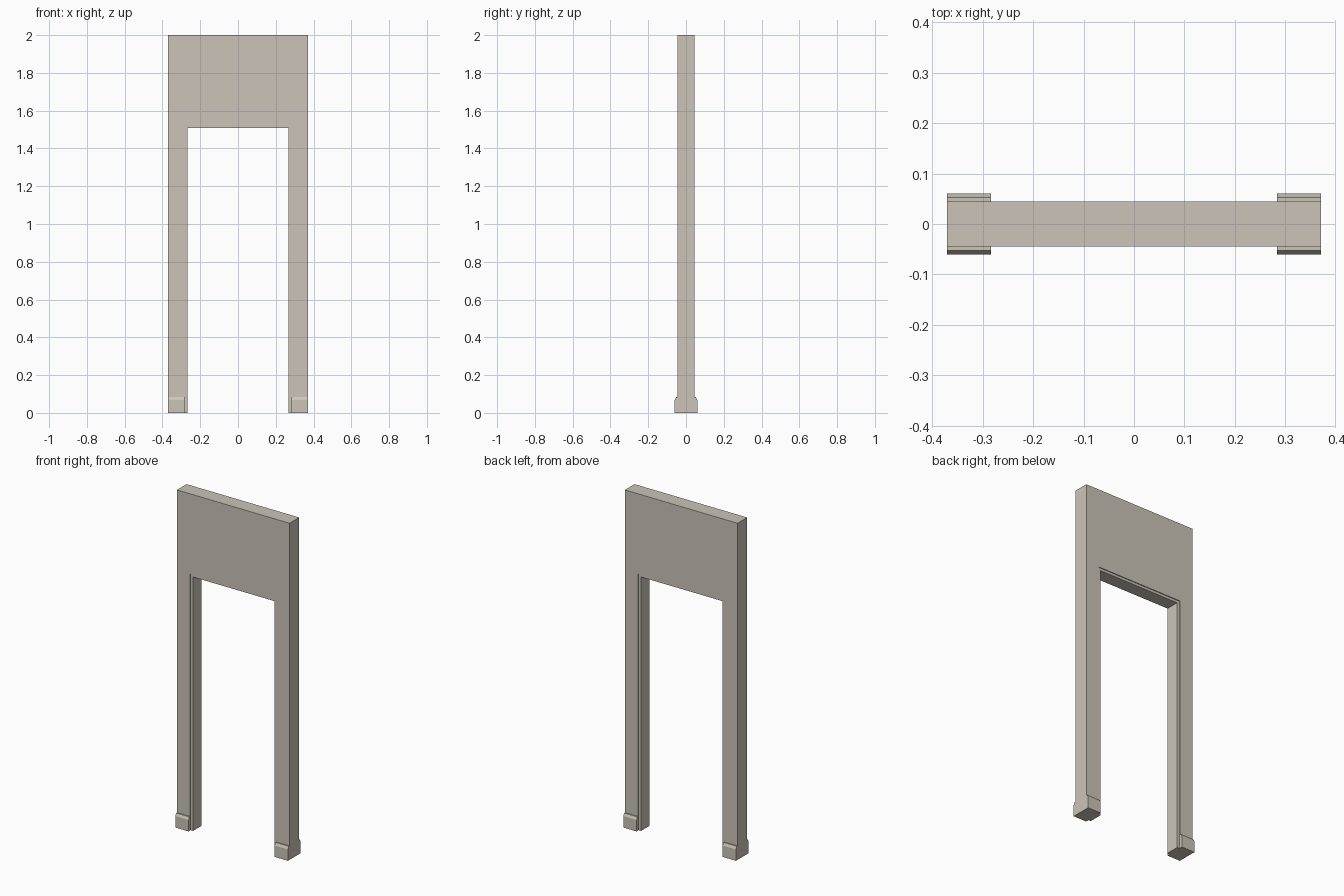
import bpy, bmesh

if "Cube" in bpy.data.objects:
    bpy.data.objects.remove(bpy.data.objects["Cube"])

HALF_W, HEIGHT = 0.37, 2.0       # wall section
HOLE_W, HOLE_H = 0.283, 1.523    # rough opening in the wall
CLEAR_W, CLEAR_H = 0.267, 1.508  # clear opening inside the lining

plaster = bpy.data.materials.new("warm_beige")
plaster.diffuse_color = (0.597, 0.552, 0.479, 1)
plaster.use_nodes = True
plaster.node_tree.nodes["Principled BSDF"].inputs["Base Color"].default_value = plaster.diffuse_color


def extrude_profile(name, points, offset):
    """Make a solid by extruding a closed 3D outline along offset."""
    bm = bmesh.new()
    face = bm.faces.new([bm.verts.new(p) for p in points])
    ret = bmesh.ops.extrude_face_region(bm, geom=[face])
    moved = [g for g in ret["geom"] if isinstance(g, bmesh.types.BMVert)]
    bmesh.ops.translate(bm, verts=moved, vec=offset)
    bmesh.ops.recalc_face_normals(bm, faces=bm.faces)
    mesh = bpy.data.meshes.new(name)
    bm.to_mesh(mesh)
    bm.free()
    mesh.materials.append(plaster)
    obj = bpy.data.objects.new(name, mesh)
    bpy.context.collection.objects.link(obj)
    return obj


def portal(name, outer_w, outer_h, inner_w, inner_h, half_depth):
    """Upside-down U shape standing on the floor."""
    outline = [(-outer_w, 0), (-outer_w, outer_h), (outer_w, outer_h), (outer_w, 0),
               (inner_w, 0), (inner_w, inner_h), (-inner_w, inner_h), (-inner_w, 0)]
    return extrude_profile(name, [(x, -half_depth, z) for x, z in outline],
                           (0, 2 * half_depth, 0))


# Wall with doorway, and the slightly recessed lining in the opening
portal("wall", HALF_W, HEIGHT, HOLE_W, HOLE_H, 0.045)
portal("door_lining", HOLE_W, HOLE_H, CLEAR_W, CLEAR_H, 0.040)

# Chamfered skirting boards on both faces of both wall legs
skirting = [(0.045, 0), (0.060, 0), (0.060, 0.068), (0.052, 0.083), (0.045, 0.083)]
for x_name, x0 in (("left", -HALF_W), ("right", HOLE_W)):
    for y_name, s in (("front", -1), ("back", 1)):
        extrude_profile(f"skirting_{y_name}_{x_name}",
                        [(x0, s * y, z) for y, z in skirting],
                        (HALF_W - HOLE_W, 0, 0))
